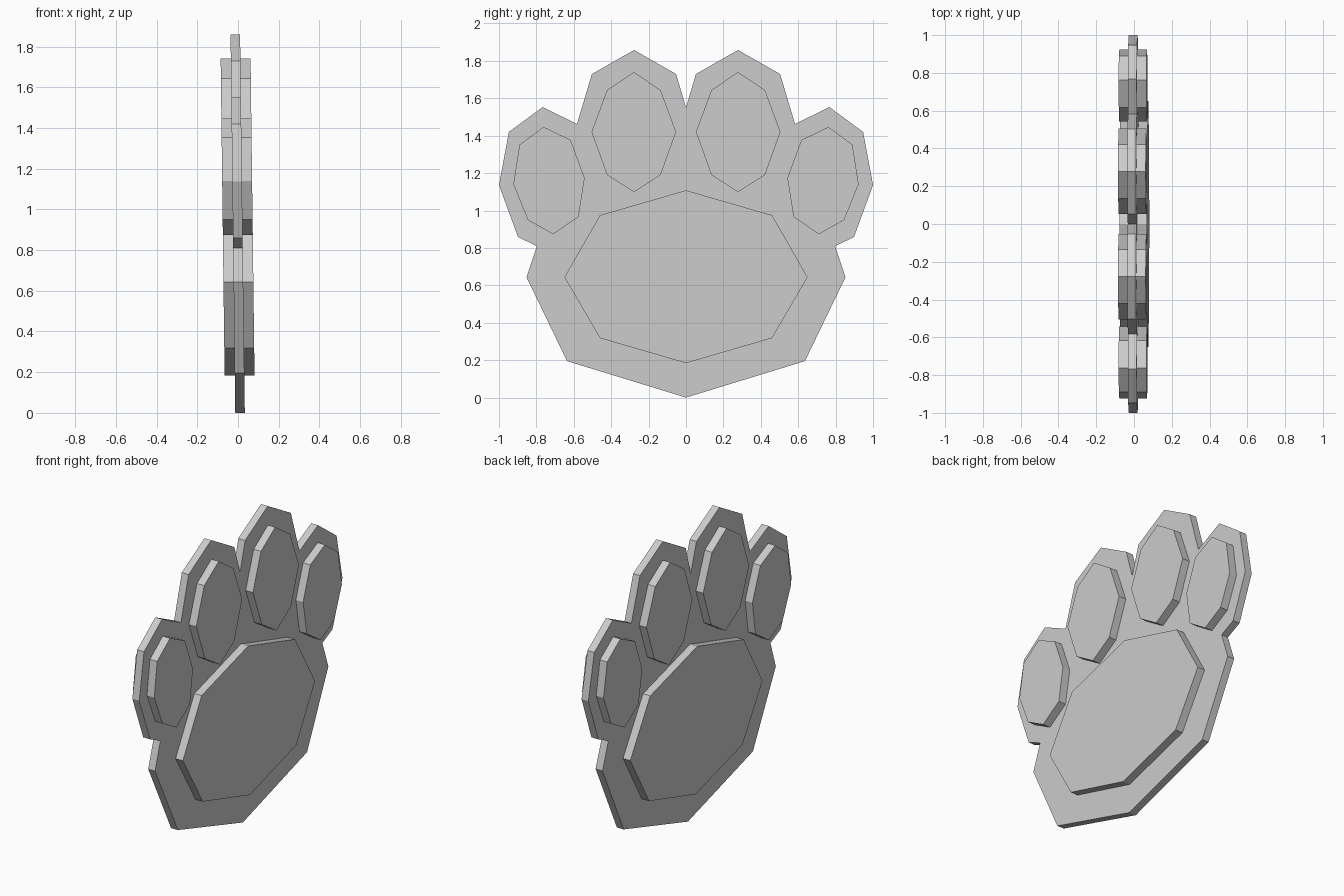
import bpy
import bmesh

cube = bpy.data.objects.get("Cube")
if cube:
    bpy.data.objects.remove(cube, do_unlink=True)

# One plain grey for the whole model
GREY = (0.6, 0.6, 0.6, 1.0)
grey = bpy.data.materials.new("plain grey")
grey.use_nodes = True
grey.diffuse_color = GREY
grey.node_tree.nodes["Principled BSDF"].inputs["Base Color"].default_value = GREY


def lean(z):
    """Sideways offset: the upright paw leans very slightly."""
    return 0.010 - 0.0125 * z


def plate(name, profile, half):
    """Flat-sided plate with a (y, z) profile, thickened along x."""
    bm = bmesh.new()
    verts = [bm.verts.new((lean(z) - half, y, z)) for y, z in profile]
    face = bm.faces.new(verts)
    grown = bmesh.ops.extrude_face_region(bm, geom=[face])["geom"]
    moved = [g for g in grown if isinstance(g, bmesh.types.BMVert)]
    bmesh.ops.translate(bm, verts=moved, vec=(2 * half, 0, 0))
    bmesh.ops.recalc_face_normals(bm, faces=bm.faces)
    mesh = bpy.data.meshes.new(name)
    bm.to_mesh(mesh)
    bm.free()
    mesh.materials.append(grey)
    obj = bpy.data.objects.new(name, mesh)
    bpy.context.collection.objects.link(obj)
    return obj


def flip(points):
    return [(-y, z) for y, z in points]


def symmetric(half_profile):
    """Complete a half profile whose first and last points lie on y = 0."""
    return half_profile + flip(half_profile[-2:0:-1])


# Base slab: heel and four toe outlines
base = [(0, 0), (.636, .195), (.853, .644), (.797, .81), (.898, .858),
        (1, 1.136), (.947, 1.42), (.767, 1.553), (.583, 1.463),
        (.503, 1.73), (.278, 1.858), (.053, 1.73), (0, 1.55)]
plate("paw_base", symmetric(base), 0.0235)

# Large palm pad, raised on both sides of the slab
palm = [(0, .184), (.46, .318), (.65, .644), (.46, .975), (0, 1.108)]
plate("palm_pad", symmetric(palm), 0.0735)

# Toe pads, mirrored across the middle
inner = [(.278, 1.74), (.422, 1.644), (.505, 1.42), (.422, 1.19),
         (.278, 1.099), (.136, 1.19), (.053, 1.42), (.136, 1.644)]
outer = [(.762, 1.447), (.89, 1.352), (.923, 1.14), (.845, .949),
         (.711, .874), (.575, .965), (.542, 1.174), (.617, 1.377)]
for label, toe in (("inner", inner), ("outer", outer)):
    plate(label + "_toe_pad_back", toe, 0.0735)
    plate(label + "_toe_pad_front", flip(toe), 0.0735)
